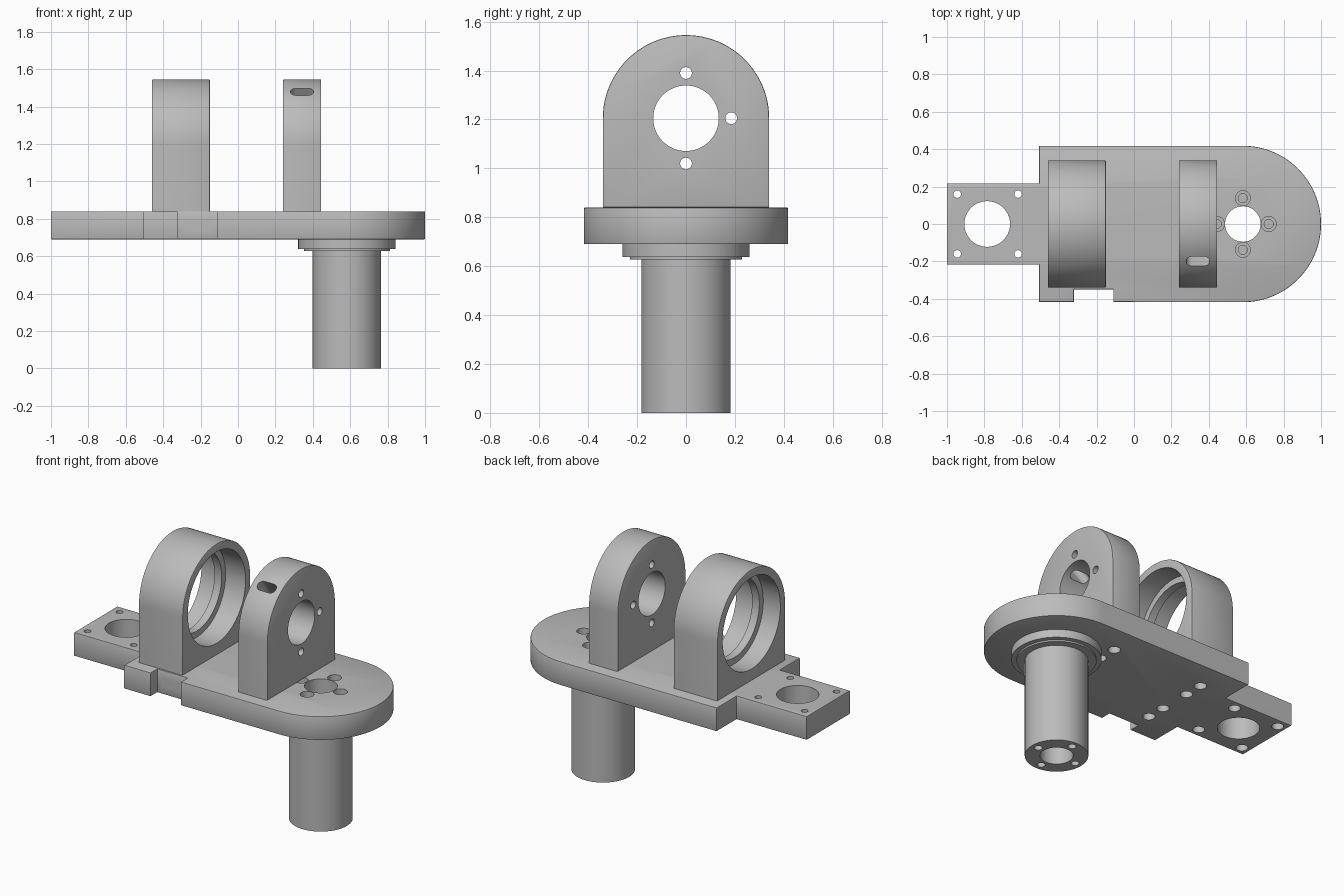
import bpy, bmesh, math
from mathutils import Matrix, Vector

if "Cube" in bpy.data.objects:
    bpy.data.objects.remove(bpy.data.objects["Cube"])

grey = bpy.data.materials.new("machined grey")
grey.diffuse_color = (0.5, 0.5, 0.5, 1)
grey.use_nodes = True
grey.node_tree.nodes["Principled BSDF"].inputs["Base Color"].default_value = grey.diffuse_color

AXES = {"x": Matrix(((0, 0, 1), (1, 0, 0), (0, 1, 0))).to_4x4(),   # local (u, v, w) -> (y, z, x)
        "y": Matrix(((1, 0, 0), (0, 0, 1), (0, 1, 0))).to_4x4(),   # -> (x, z, y)
        "z": Matrix.Identity(4)}


def prism(name, pts, lo, hi, axis="z", bevel=0.0, matrix=None):
    """Extrude a closed 2D outline from lo to hi along an axis."""
    bm = bmesh.new()
    face = bm.faces.new([bm.verts.new((u, v, lo)) for u, v in pts])
    out = bmesh.ops.extrude_face_region(bm, geom=[face])
    top = [g for g in out["geom"] if isinstance(g, bmesh.types.BMVert)]
    bmesh.ops.translate(bm, verts=top, vec=(0, 0, hi - lo))
    bmesh.ops.recalc_face_normals(bm, faces=bm.faces)
    if bevel:
        rim = [e for e in bm.edges if abs(e.verts[0].co.z - e.verts[1].co.z) < 1e-6]
        bmesh.ops.bevel(bm, geom=rim, offset=bevel, segments=2, profile=0.5, affect="EDGES")
    bm.transform(matrix if matrix else AXES[axis])
    bmesh.ops.recalc_face_normals(bm, faces=bm.faces)
    mesh = bpy.data.meshes.new(name)
    bm.to_mesh(mesh)
    bm.free()
    mesh.materials.append(grey)
    obj = bpy.data.objects.new(name, mesh)
    bpy.context.collection.objects.link(obj)
    return obj


def arc(cu, cv, r, a0, a1, n):
    return [(cu + r * math.cos(math.radians(a0 + (a1 - a0) * i / n)),
             cv + r * math.sin(math.radians(a0 + (a1 - a0) * i / n))) for i in range(n + 1)]


def cyl(u, v, r, lo, hi, axis="z", name="cutter", n=None, bevel=0.0):
    n = n or (96 if r > 0.08 else 32)
    return prism(name, arc(u, v, r, 0, 360, n)[:-1], lo, hi, axis, bevel)


def finish(obj, cutters=()):
    """Cut the holes, then smooth the round faces."""
    bpy.ops.object.select_all(action="DESELECT")
    bpy.context.view_layer.objects.active = obj
    obj.select_set(True)
    for c in cutters:
        m = obj.modifiers.new("cut", "BOOLEAN")
        m.operation, m.solver, m.object = "DIFFERENCE", "EXACT", c
        bpy.ops.object.modifier_apply(modifier=m.name)
        bpy.data.objects.remove(c)
    bpy.ops.object.shade_smooth_by_angle(angle=math.radians(30))


Z0, Z1, CX = 0.69, 0.84, 0.582          # plate bottom, plate top, spindle centre
CROSS = [(1, 0), (0, 1), (-1, 0), (0, -1)]

# Base plate with tongue, rounded end and side notch
outline = ([(-1, -0.217), (-0.508, -0.217), (-0.508, -0.417), (-0.322, -0.417),
            (-0.322, -0.35), (-0.11, -0.35), (-0.11, -0.417)]
           + arc(CX, 0, 0.418, -90, 90, 64)
           + [(-0.508, 0.418), (-0.508, 0.217), (-1, 0.217)])
plate = prism("base_plate", outline, Z0, Z1, bevel=0.005)
cuts = [cyl(-0.785, 0, 0.122, 0.6, 0.9), cyl(CX, 0, 0.095, 0.6, 0.9)]
for x in (-0.945, -0.62):               # tongue screw holes, counterbored below
    for y in (-0.16, 0.16):
        cuts += [cyl(x, y, 0.02, 0.6, 0.9), cyl(x, y, 0.035, 0.6, 0.75)]
for x in (-0.305, 0.342):               # screws that hold the uprights
    for y in (-0.23, -0.105, 0.105, 0.23):
        cuts += [cyl(x, y, 0.036, 0.6, 0.76), cyl(x, y, 0.02, 0.6, 0.82)]
for dx, dy in CROSS:                    # counterbored spindle screws
    cuts += [cyl(CX + 0.138 * dx, 0.138 * dy, 0.04, 0.76, 0.9),
             cyl(CX + 0.138 * dx, 0.138 * dy, 0.024, 0.7, 0.9)]
for x in (-0.265, -0.165):              # notch holes
    cuts.append(cyl(x, 0.765, 0.025, -0.5, -0.25, "y"))
finish(plate, cuts)


def upright(name, x0, x1):
    pts = [(-0.34, Z1), (0.34, Z1)] + arc(0, 1.205, 0.34, 0, 180, 64)
    return prism(name, pts, x0, x1, "x", bevel=0.005)


# Wide bearing housing: large bore on both sides of an inner lip
housing = upright("bearing_housing", -0.46, -0.15)
finish(housing, [cyl(0, 1.205, 0.25, -0.6, 0, "x"),
                 cyl(0, 1.205, 0.29, -0.29, 0, "x"),
                 cyl(0, 1.205, 0.29, -0.6, -0.34, "x")])

# Narrow motor mount: bore, four bolt holes and a slanted slot into the bore
mount = upright("motor_mount", 0.24, 0.445)
cuts = [cyl(0, 1.205, 0.134, 0, 0.7, "x")]
cuts += [cyl(0.185 * a, 1.205 + 0.185 * b, 0.024, 0, 0.7, "x") for a, b in CROSS]
el = math.radians(54)
w = Vector((0, -math.cos(el), math.sin(el)))
u = Vector((1, 0, 0))
v = w.cross(u)
slot_frame = Matrix.Translation((0.342, 0, 1.205)) @ Matrix((u, v, w)).transposed().to_4x4()
slot = arc(0.032, 0, 0.031, -90, 90, 16) + arc(-0.032, 0, 0.031, 90, 270, 16)
cuts.append(prism("cutter", slot, 0.08, 0.45, matrix=slot_frame))
finish(mount, cuts)

# Flange and step under the plate
for name, r, lo, hi in (("flange", 0.26, 0.638, Z0), ("flange_step", 0.23, 0.628, 0.638)):
    finish(cyl(CX, 0, r, lo, hi, name=name), [cyl(CX, 0, 0.095, 0.5, 0.8)])

# Hollow spindle with four threaded holes in its lower end
spindle = cyl(CX, 0, 0.183, 0, 0.628, name="spindle")
cuts = [cyl(CX, 0, 0.095, -0.1, 0.8)]
cuts += [cyl(CX + 0.138 * a, 0.138 * b, 0.024, -0.1, 0.12) for a, b in CROSS]
finish(spindle, cuts)
